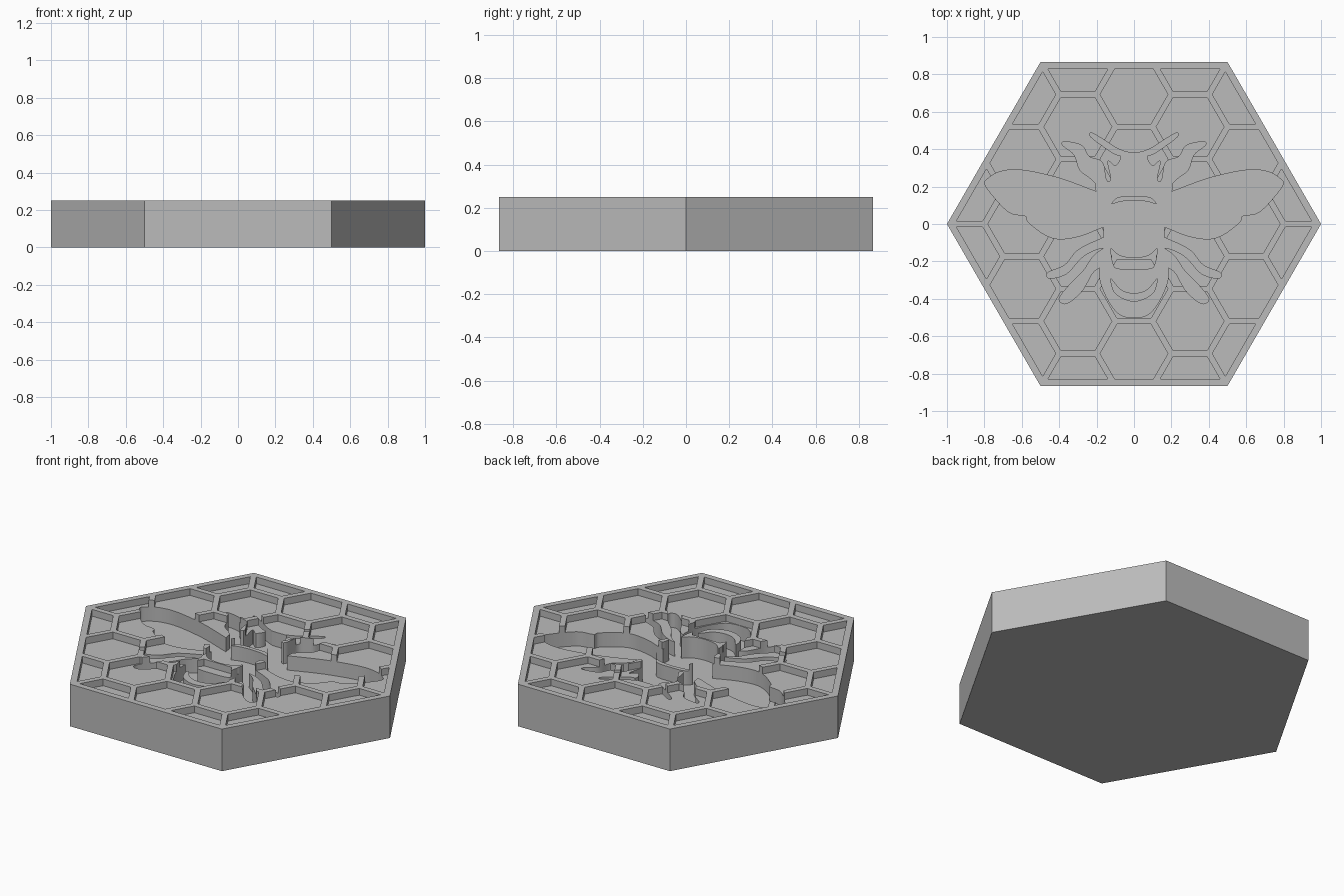
import bpy, bmesh, math
from mathutils import Vector

if "Cube" in bpy.data.objects:
    bpy.data.objects.remove(bpy.data.objects["Cube"])

HEIGHT, APOTHEM = 0.25, math.sqrt(3) / 2
CELL_FLOOR, BEE_FLOOR, ABOVE = 0.21, 0.125, 0.4

grey = bpy.data.materials.new("plain grey")
grey.use_nodes = True
grey.diffuse_color = (0.5, 0.5, 0.5, 1)
grey.node_tree.nodes["Principled BSDF"].inputs["Base Color"].default_value = (0.5, 0.5, 0.5, 1)


def hexagon(radius, cx=0, cy=0):
    return [(cx + radius * math.cos(k * math.pi / 3), cy + radius * math.sin(k * math.pi / 3))
            for k in range(6)]


def smooth_loop(pts, steps=5):
    """Closed Catmull-Rom curve through the points."""
    out, n = [], len(pts)
    for i in range(n):
        a, b, c, d = (Vector(pts[(i + k - 1) % n]) for k in range(4))
        for s in range(steps):
            t = s / steps
            p = b + (c - a) * t / 2 + (2 * a - 5 * b + 4 * c - d) * t**2 / 2 \
                + (3 * b - a - 3 * c + d) * t**3 / 2
            out.append(tuple(p))
    return out


def flip(pts):
    return [(-x, y) for x, y in reversed(pts)]


def prism(name, loops, low, high, clip=None):
    """Upright prisms over closed outlines, optionally clipped to a hexagon."""
    bm = bmesh.new()
    for pts in loops:
        face = bm.faces.new([bm.verts.new((x, y, low)) for x, y in pts])
        top = bmesh.ops.extrude_face_region(bm, geom=[face])["geom"]
        bmesh.ops.translate(bm, vec=(0, 0, high - low),
                            verts=[g for g in top if isinstance(g, bmesh.types.BMVert)])
    if clip:
        for k in range(6):
            ang = math.radians(30 + 60 * k)
            normal = Vector((math.cos(ang), math.sin(ang), 0))
            bmesh.ops.bisect_plane(bm, geom=bm.verts[:] + bm.edges[:] + bm.faces[:],
                                   plane_co=normal * clip, plane_no=normal, clear_outer=True)
            bmesh.ops.holes_fill(bm, edges=[e for e in bm.edges if e.is_boundary])
    bmesh.ops.recalc_face_normals(bm, faces=bm.faces)
    mesh = bpy.data.meshes.new(name)
    bm.to_mesh(mesh)
    bm.free()
    mesh.materials.append(grey)
    obj = bpy.data.objects.new(name, mesh)
    bpy.context.collection.objects.link(obj)
    return obj


def combine(target, tool, operation):
    """Apply a boolean and discard the tool."""
    tool.hide_render = True
    mod = target.modifiers.new("boolean", 'BOOLEAN')
    mod.operation, mod.solver, mod.object = operation, 'EXACT', tool
    bpy.context.view_layer.objects.active = target
    bpy.ops.object.modifier_apply(modifier=mod.name)
    bpy.data.objects.remove(tool)


# Hexagonal slab
plate = prism("honeycomb_plate", [hexagon(1)], 0, HEIGHT)

# Shallow honeycomb cells inside the rim
pitch, cell_radius = 0.4 * APOTHEM, 0.157 / APOTHEM
cells = []
for col in range(-3, 4):
    for row in range(-3, 4):
        cx, cy = col * 0.3, (row + (col % 2) / 2) * pitch
        if max(abs(cy), abs(cx) * APOTHEM + abs(cy) / 2) < APOTHEM + 0.01:
            cells.append(hexagon(cell_radius, cx, cy))
combine(plate, prism("cells", cells, CELL_FLOOR, ABOVE, clip=0.83), 'DIFFERENCE')

# Bee silhouette: central body, mirrored from its half outline
half_body = [(0.06, 0.385), (0.10, 0.40), (0.07, 0.355), (0.10, 0.31), (0.14, 0.335),
             (0.125, 0.23), (0.20, 0.235), (0.20, 0.17), (0.17, 0.05), (0.16, -0.08),
             (0.17, -0.17), (0.185, -0.26), (0.165, -0.35), (0.11, -0.45), (0.05, -0.495)]
bee = prism("bee", [smooth_loop(half_body + flip(half_body))], BEE_FLOOR, ABOVE)

# Paired parts, given for the left side
limbs = {
    "wing": [(0.10, 0.14), (0.20, 0.172), (0.40, 0.245), (0.60, 0.288), (0.715, 0.28),
             (0.785, 0.24), (0.797, 0.215), (0.77, 0.17), (0.70, 0.09), (0.65, 0.055),
             (0.58, 0.043), (0.565, 0.01), (0.48, -0.055), (0.40, -0.08), (0.29, -0.064),
             (0.17, -0.018), (0.10, 0.0)],
    "antenna": [(0.05, 0.385), (0.10, 0.41), (0.22, 0.485), (0.23, 0.465), (0.15, 0.405),
                (0.09, 0.37)],
    "front_leg": [(0.12, 0.20), (0.15, 0.24), (0.17, 0.33), (0.24, 0.36), (0.28, 0.42),
                  (0.37, 0.44), (0.38, 0.42), (0.32, 0.37), (0.29, 0.29), (0.24, 0.25),
                  (0.18, 0.20)],
    "middle_leg": [(0.12, -0.06), (0.19, -0.085), (0.30, -0.14), (0.37, -0.22), (0.46, -0.26),
                   (0.45, -0.29), (0.36, -0.265), (0.28, -0.18), (0.20, -0.135), (0.12, -0.12)],
    "hind_leg": [(0.12, -0.12), (0.21, -0.165), (0.27, -0.25), (0.34, -0.32), (0.40, -0.40),
                 (0.36, -0.425), (0.28, -0.36), (0.22, -0.26), (0.17, -0.23), (0.12, -0.24)],
}
for name, pts in limbs.items():
    loop = smooth_loop(pts)
    for side in (loop, flip(loop)):
        combine(bee, prism(name, [side], BEE_FLOOR, ABOVE), 'UNION')

# Crescent stripes left standing inside the bee
half_stripes = [
    [(0.0, 0.125), (0.07, 0.12), (0.12, 0.107), (0.085, 0.143), (0.0, 0.148)],
    [(0.0, -0.18), (0.08, -0.165), (0.125, -0.13), (0.11, -0.225), (0.07, -0.243), (0.0, -0.245)],
    [(0.0, -0.37), (0.07, -0.35), (0.125, -0.29), (0.11, -0.36), (0.06, -0.40), (0.0, -0.415)],
]
for half in half_stripes:
    loop = smooth_loop(half + flip(half[1:-1]))
    combine(bee, prism("stripe", [loop], 0, ABOVE + 0.1), 'DIFFERENCE')

# Deep bee recess
combine(plate, bee, 'DIFFERENCE')
bpy.ops.object.select_all(action='DESELECT')
plate.select_set(True)
bpy.context.view_layer.objects.active = plate
bpy.ops.object.shade_smooth_by_angle(angle=math.radians(30))
